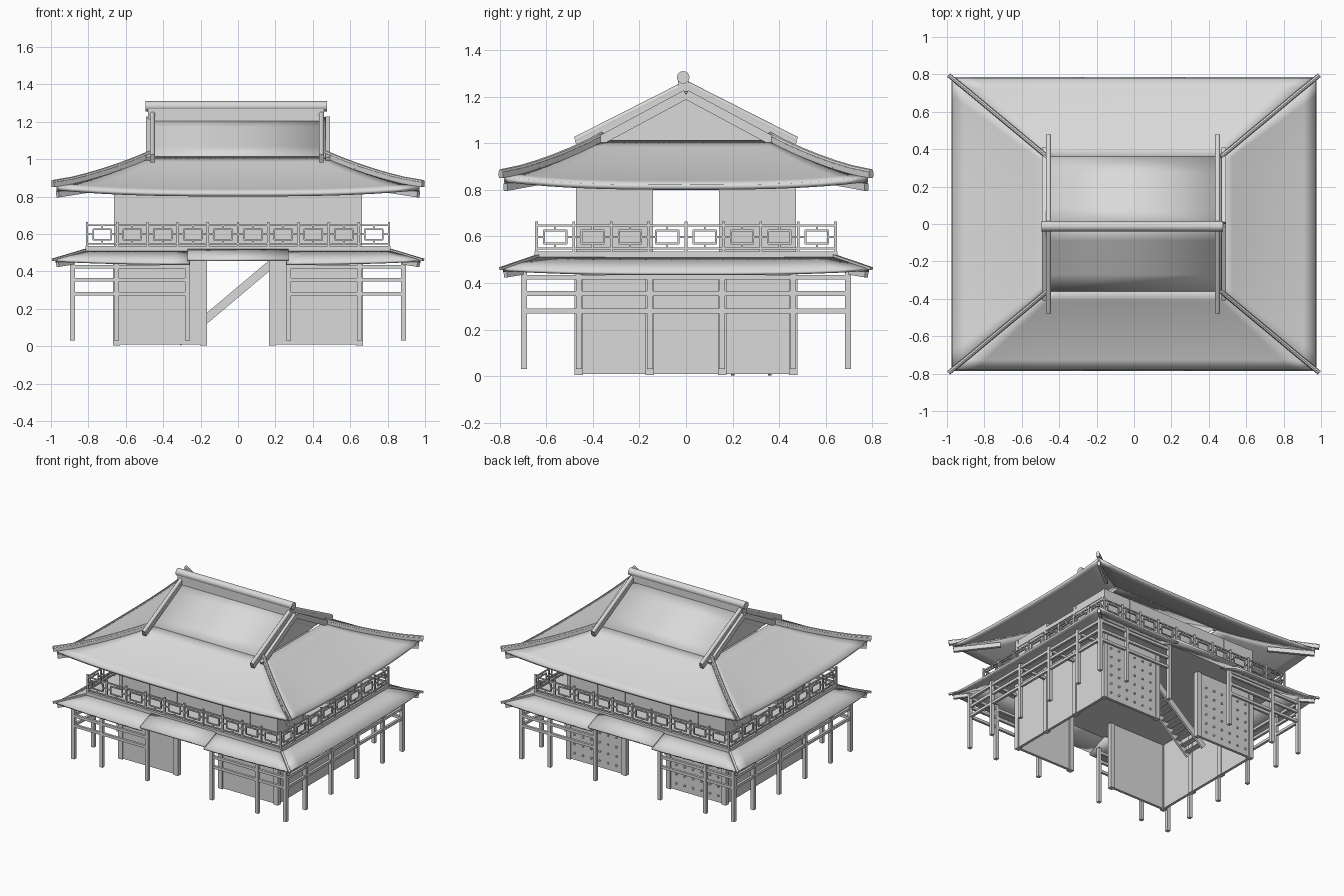
import bpy, bmesh
from math import radians
from mathutils import Vector, Matrix

if "Cube" in bpy.data.objects:
    bpy.data.objects.remove(bpy.data.objects["Cube"])

GREY = bpy.data.materials.new("plain grey")
GREY.use_nodes = True
GREY.diffuse_color = (0.7, 0.7, 0.7, 1)
GREY.node_tree.nodes["Principled BSDF"].inputs["Base Color"].default_value = (0.7, 0.7, 0.7, 1)
SIDES = (-1, 1)


def finish(bm, name, smooth=False):
    mesh = bpy.data.meshes.new(name)
    bm.to_mesh(mesh)
    bm.free()
    mesh.materials.append(GREY)
    ob = bpy.data.objects.new(name, mesh)
    bpy.context.collection.objects.link(ob)
    if smooth:
        bpy.ops.object.select_all(action='DESELECT')
        ob.select_set(True)
        bpy.context.view_layer.objects.active = ob
        bpy.ops.object.shade_smooth_by_angle(angle=radians(35))
    return ob


def box(bm, x0, x1, y0, y1, z0, z1):
    size = Matrix.Diagonal((x1 - x0, y1 - y0, z1 - z0, 1))
    centre = Matrix.Translation(((x0 + x1) / 2, (y0 + y1) / 2, (z0 + z1) / 2))
    bmesh.ops.create_cube(bm, size=1, matrix=centre @ size)


def post(bm, x, y, z0, z1, w):
    box(bm, x - w / 2, x + w / 2, y - w / 2, y + w / 2, z0, z1)


def beam(bm, p, q, w, h):
    """Straight beam from p to q, w wide and h deep."""
    p, q = Vector(p), Vector(q)
    d = (q - p).normalized()
    side = Vector((0, 0, 1)).cross(d).normalized()
    rot = Matrix((d, side, d.cross(side))).transposed().to_4x4()
    size = Matrix.Diagonal(((q - p).length, w, h, 1))
    bmesh.ops.create_cube(bm, size=1, matrix=Matrix.Translation((p + q) / 2) @ rot @ size)


def cylinder(bm, p, q, r, n=12):
    p, q = Vector(p), Vector(q)
    rot = (q - p).to_track_quat('Z', 'Y').to_matrix().to_4x4()
    bmesh.ops.create_cone(bm, cap_ends=True, segments=n, radius1=r, radius2=r,
                          depth=(q - p).length, matrix=Matrix.Translation((p + q) / 2) @ rot)


def sheet(name, fn, nu, nv, thick):
    """Roof sheet from fn(u, v), thickened downward."""
    bm = bmesh.new()
    g = [[bm.verts.new(fn(i / nu, j / nv)) for i in range(nu + 1)] for j in range(nv + 1)]
    for j in range(nv):
        for i in range(nu):
            f = bm.faces.new((g[j][i], g[j][i + 1], g[j + 1][i + 1], g[j + 1][i]))
            f.normal_update()
            if f.normal.z < 0:
                f.normal_flip()
    ob = finish(bm, name, True)
    mod = ob.modifiers.new("thickness", 'SOLIDIFY')
    mod.thickness, mod.offset = thick, -1


def mix(a, b, t):
    return a + (b - a) * t


# ---- lower storey walls, open gateway front and back ----
WX, WY = 0.65, 0.46
bm = bmesh.new()
for s in SIDES:
    box(bm, s * WX - 0.01, s * WX + 0.01, -WY, WY, 0.01, 0.51)
    for t in SIDES:
        a, b = sorted((s * 0.19, s * WX))
        box(bm, a, b, t * WY - 0.01, t * WY + 0.01, 0.01, 0.51)
finish(bm, "lower_walls")

bm = bmesh.new()
for s in SIDES:
    for t in SIDES:
        post(bm, s * 0.185, t * WY, 0.005, 0.51, 0.036)
        post(bm, s * WX, t * WY, 0.005, 0.51, 0.036)
        post(bm, s * WX, t * 0.155, 0.005, 0.51, 0.036)
finish(bm, "lower_wall_posts")

# ---- studs on the rear gate panels ----
bm = bmesh.new()
for s in SIDES:
    for i in range(6):
        for j in range(6):
            x, z = s * (0.25 + i * 0.07), 0.06 + j * 0.07
            cylinder(bm, (x, WY, z), (x, WY + 0.018, z), 0.008, 8)
finish(bm, "gate_studs")

# ---- porch posts and rails ----
PX, PY = 0.885, 0.695
bm = bmesh.new()
for s in SIDES:
    for t in SIDES:
        for x in (0.27, WX, PX):
            post(bm, s * x, t * PY, 0.03, 0.455, 0.026)
        for y in (0.155, WY):
            post(bm, s * PX, t * y, 0.03, 0.455, 0.026)
finish(bm, "porch_posts")
bm = bmesh.new()
for z0, z1 in ((0.27, 0.29), (0.345, 0.365), (0.415, 0.435)):
    for s in SIDES:
        box(bm, s * PX - 0.009, s * PX + 0.009, -PY, PY, z0, z1)
        for t in SIDES:
            a, b = sorted((s * 0.27, s * PX))
            box(bm, a, b, t * PY - 0.009, t * PY + 0.009, z0, z1)
            for y in (0.155, WY):  # ties back to the wall
                a, b = sorted((s * WX, s * PX))
                if z0 > 0.4:
                    box(bm, a, b, t * y - 0.009, t * y + 0.009, z0, z1)
finish(bm, "porch_rails")

# ---- stair inside the gateway ----
bm = bmesh.new()
for y in (0.2, 0.36):
    beam(bm, (-0.32, y, 0.02), (0.25, y, 0.5), 0.015, 0.045)
for i in range(14):
    t = (i + 0.5) / 14
    x, z = mix(-0.32, 0.25, t), mix(0.02, 0.5, t)
    box(bm, x - 0.02, x + 0.02, 0.2, 0.36, z - 0.004, z + 0.004)
finish(bm, "stair")


# ---- lower eave roof ----
def lower_z(v, k):
    return mix(0.447, 0.52, v) + 0.018 * abs(k) ** 3 * (1 - v)


def lower_w(v):
    return mix(0.975, 0.79, v)


def lower_d(v):
    return mix(0.785, 0.62, v)


for s in SIDES:
    sheet("lower_roof_side", lambda u, v: (s * lower_w(v), (2 * u - 1) * lower_d(v),
                                           lower_z(v, 2 * u - 1)), 12, 2, 0.014)
    sheet("lower_roof_centre", lambda u, v: (mix(-0.27, 0.27, u), s * lower_d(v),
                                             mix(0.468, 0.53, v)), 2, 2, 0.014)
    for t in SIDES:
        def wing(u, v):
            x = mix(0.26, lower_w(v), u)
            return (t * x, s * lower_d(v), lower_z(v, x / lower_w(v)))
        sheet("lower_roof_wing", wing, 8, 2, 0.014)

# ---- balcony floor and railing ----
BX, BY = 0.815, 0.65
bm = bmesh.new()
box(bm, -BX, BX, -BY, BY, 0.51, 0.535)
finish(bm, "balcony_floor")


def railing(bm, a, b, count):
    a, b = Vector(a), Vector(b)
    d = (b - a).normalized()
    step = (b - a).length / count

    def bar(s0, s1, z0, z1, w=0.009):
        p, q, n = a + d * s0, a + d * s1, Vector((abs(d.y), abs(d.x))) * w / 2
        box(bm, p.x - n.x, q.x + n.x, p.y - n.y, q.y + n.y, z0, z1)

    for z in (0.543, 0.642):
        bar(0, step * count, z, z + 0.009)
    for i in range(count + 1):
        bar(i * step - 0.006, i * step + 0.006, 0.53, 0.665, 0.012)
    for i in range(count):
        m = (i + 0.5) * step
        for e in SIDES:
            bar(m + e * 0.048 - 0.004, m + e * 0.048 + 0.004, 0.568, 0.628)
            bar(m - 0.004, m + 0.004, 0.598 + e * 0.04 - 0.013, 0.598 + e * 0.04 + 0.013)
            c = m + e * 0.065
            bar(c - 0.016, c + 0.016, 0.594, 0.602)
            bar(m - 0.05, m + 0.05, 0.598 + e * 0.028 - 0.004, 0.598 + e * 0.028 + 0.004)


bm = bmesh.new()
RX, RY = BX - 0.008, BY - 0.008
for s in SIDES:
    railing(bm, (-RX, s * RY), (RX, s * RY), 10)
    railing(bm, (s * RX, -RY), (s * RX, RY), 8)
finish(bm, "balcony_railing")

# ---- upper storey, open doorways on both ends ----
bm = bmesh.new()
for s in SIDES:
    box(bm, -WX, WX, s * WY - 0.01, s * WY + 0.01, 0.53, 0.86)
    for t in SIDES:
        a, b = sorted((t * 0.15, t * WY))
        box(bm, s * WX - 0.01, s * WX + 0.01, a, b, 0.53, 0.86)
finish(bm, "upper_walls")
bm = bmesh.new()
for s in SIDES:
    for t in SIDES:
        for x in (0.19, 0.42, WX):
            post(bm, s * x, t * WY, 0.53, 0.86, 0.026)
        post(bm, s * WX, t * 0.155, 0.53, 0.86, 0.026)
        a, b = sorted((t * 0.155, t * WY))
        for z in (0.62, 0.69, 0.77):
            box(bm, s * WX - 0.014, s * WX + 0.014, a, b, z, z + 0.014)
    box(bm, s * WX - 0.014, s * WX + 0.014, -WY, WY, 0.8, 0.83)
finish(bm, "upper_wall_frame")

# ---- upper hip and gable roof ----
GX, GY, GZ, TOP = 0.465, 0.36, 1.015, 1.225


def upper_z(v, k):
    return 0.822 + 0.13 * v + (GZ - 0.952) * v * v + 0.033 * abs(k) ** 3 * (1 - v)


def upper_w(v):
    return mix(0.97, GX, v)


def upper_d(v):
    return mix(0.78, GY, v)


for s in SIDES:
    sheet("upper_roof_slope", lambda u, v: ((2 * u - 1) * upper_w(v), s * upper_d(v),
                                            upper_z(v, 2 * u - 1)), 16, 8, 0.022)
    sheet("upper_roof_end", lambda u, v: (s * upper_w(v), (2 * u - 1) * upper_d(v),
                                          upper_z(v, 2 * u - 1)), 16, 8, 0.022)
    sheet("upper_roof_top", lambda u, v: (mix(-GX - 0.015, GX + 0.015, u), s * GY * (1 - v),
                                          mix(GZ, TOP, v)), 2, 4, 0.015)

bm = bmesh.new()
for s in SIDES:
    for w, z, x in ((GY, TOP - 0.01, 0.43), (0.28, 1.165, 0.436)):
        corners = ((-w, GZ - 0.015), (w, GZ - 0.015), (0, z))
        bm.faces.new([bm.verts.new((s * x, y, h)) for y, h in corners])
finish(bm, "gable_walls")

bm = bmesh.new()
for s in SIDES:
    for t in SIDES:
        beam(bm, (s * 0.48, 0, TOP - 0.015), (s * 0.48, t * 0.4, 0.995), 0.022, 0.04)
finish(bm, "gable_boards")

# ---- ridges ----
bm = bmesh.new()
CX, CY = -0.01, -0.012
box(bm, CX - 0.47, CX + 0.47, CY - 0.022, CY + 0.022, 1.19, 1.27)
cylinder(bm, (CX - 0.485, CY, 1.283), (CX + 0.485, CY, 1.283), 0.027, 16)
finish(bm, "main_ridge", True)

bm = bmesh.new()
for s in SIDES:
    for t in SIDES:
        x = s * 0.452 - 0.005
        beam(bm, (x, 0, 1.235), (x, t * 0.47, 0.995), 0.028, 0.03)
        cylinder(bm, (x, 0, 1.255), (x, t * 0.475, 1.014), 0.014)
finish(bm, "descending_ridges", True)

bm = bmesh.new()
STEPS = 6
for s in SIDES:
    for t in SIDES:
        pts = [Vector((s * upper_w(v), t * upper_d(v), upper_z(v, 1) + 0.008))
               for v in (i / STEPS for i in range(STEPS + 1))]
        pts[0] += Vector((s * 0.02, t * 0.015, 0))
        for p, q in zip(pts, pts[1:]):
            beam(bm, p, q, 0.024, 0.024)
            cylinder(bm, p + Vector((0, 0, 0.014)), q + Vector((0, 0, 0.014)), 0.012, 8)
finish(bm, "hip_ridges", True)

# ---- eave corner rafters and lower hip ridges ----
bm = bmesh.new()
for s in SIDES:
    for t in SIDES:
        beam(bm, (s * 0.72, t * 0.565, 0.85), (s * 0.965, t * 0.775, 0.812), 0.022, 0.032)
        beam(bm, (s * 0.88, t * 0.695, 0.45), (s * 0.965, t * 0.775, 0.437), 0.02, 0.025)
        beam(bm, (s * 0.79, t * 0.62, 0.522), (s * 0.99, t * 0.796, 0.462), 0.016, 0.012)
finish(bm, "corner_rafters")
